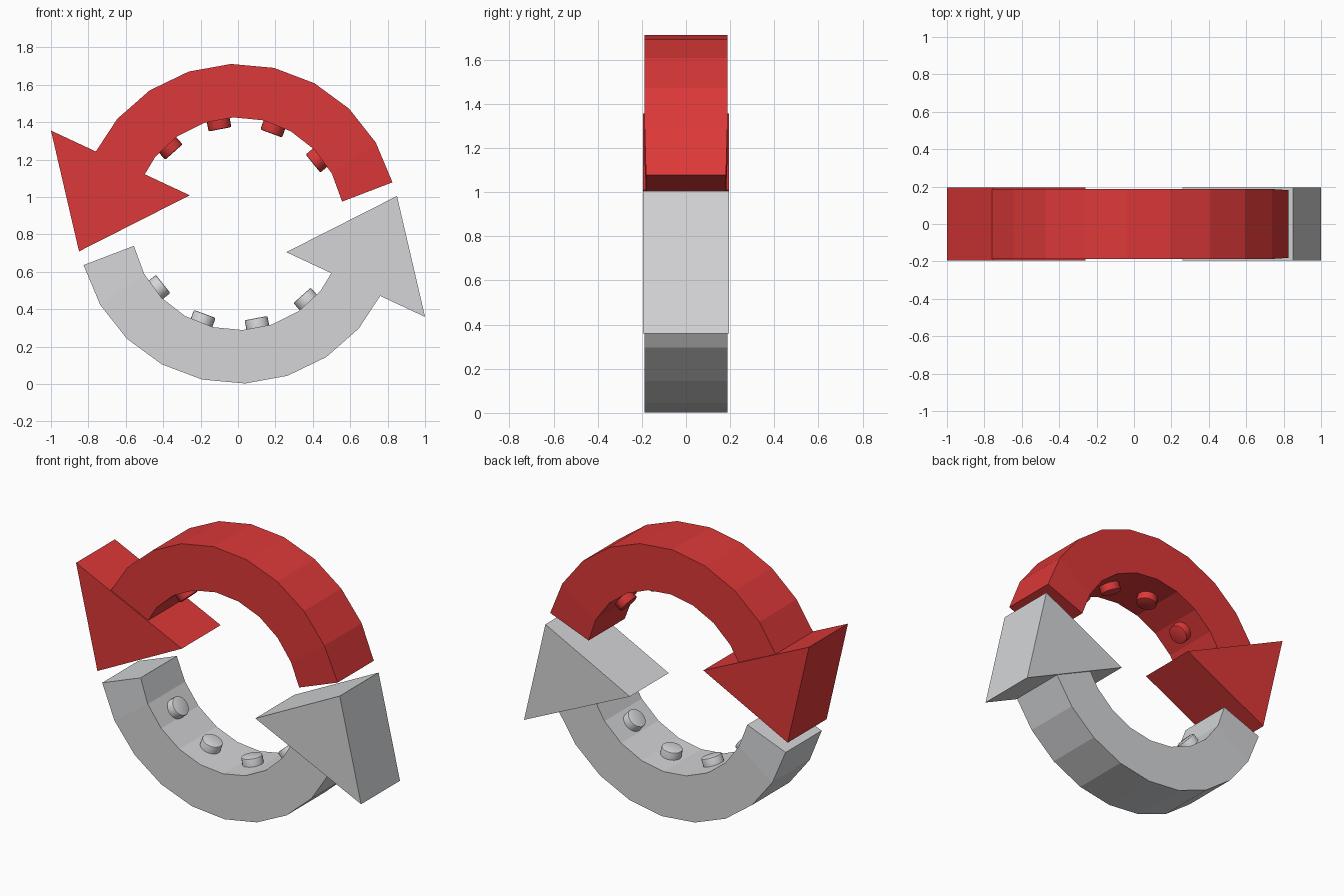
import bpy
import bmesh
from math import cos, sin, pi, radians
from mathutils import Matrix, Vector

cube = bpy.data.objects.get("Cube")
if cube:
    bpy.data.objects.remove(cube, do_unlink=True)

CENTRE = Vector((0, 0, 0.857))
OUTER, INNER = 0.855, 0.569
SEGMENTS = 9


def material(name, rgb):
    mat = bpy.data.materials.new(name)
    mat.use_nodes = True
    colour = (*rgb, 1)
    mat.diffuse_color = colour
    mat.node_tree.nodes["Principled BSDF"].inputs["Base Color"].default_value = colour
    return mat


def finish(name, bm, mat, turn):
    """Turn the part about the ring centre and make it an object."""
    bmesh.ops.recalc_face_normals(bm, faces=bm.faces)
    bm.transform(Matrix.Translation(CENTRE) @ Matrix.Rotation(turn, 4, "Y"))
    mesh = bpy.data.meshes.new(name)
    bm.to_mesh(mesh)
    bm.free()
    mesh.materials.append(mat)
    obj = bpy.data.objects.new(name, mesh)
    bpy.context.collection.objects.link(obj)
    return obj


def polar(radius, degrees, y=0):
    a = radians(degrees)
    return Vector((radius * cos(a), y, radius * sin(a)))


def arc(name, mat, turn):
    # faceted half ring with a rectangular section
    bm = bmesh.new()
    rings = []
    for i in range(SEGMENTS + 1):
        d = 0.181 if i == 0 else 0.187
        out, inn = 15 + 15.5 * i, 12 + 16.1 * i
        rings.append([bm.verts.new(p) for p in (
            polar(OUTER, out, -d), polar(OUTER, out, d),
            polar(INNER, inn, d), polar(INNER, inn, -d))])
    for a, b in zip(rings, rings[1:]):
        for k in range(4):
            n = (k + 1) % 4
            bm.faces.new((a[k], a[n], b[n], b[k]))
    bm.faces.new(rings[0])
    bm.faces.new(rings[-1])
    finish(name, bm, mat, turn)


def arrowhead(name, mat, turn):
    # triangular prism, split down its middle
    bm = bmesh.new()
    base_out, base_in, tip = (-1, 0.498), (-0.258, 0.152), (-0.85, -0.148)
    middle = [(p + q) / 2 for p, q in zip(base_out, base_in)]
    outline = (tip, base_out, middle, base_in)
    front, back = ([bm.verts.new((x, y, z)) for x, z in outline]
                   for y in (-0.195, 0.195))
    for side in (front, back):
        bm.faces.new(side[:3])
        bm.faces.new((side[0], side[2], side[3]))
    for k in range(4):
        n = (k + 1) % 4
        bm.faces.new((front[k], front[n], back[n], back[k]))
    finish(name, bm, mat, turn)


def stud(name, mat, degrees, turn):
    # short round peg pointing at the ring centre
    bm = bmesh.new()
    bmesh.ops.create_cone(bm, cap_ends=True, segments=20, radius1=0.062,
                          radius2=0.062, depth=0.07)
    rim = [e for e in bm.edges if all(v.co.z < 0 for v in e.verts)]
    bmesh.ops.bevel(bm, geom=rim, offset=0.007, segments=2, profile=0.5,
                    affect="EDGES")
    bm.transform(Matrix.Translation(polar(0.549, degrees))
                 @ Matrix.Rotation(pi / 2 - radians(degrees), 4, "Y"))
    obj = finish(name, bm, mat, turn)
    bpy.ops.object.select_all(action="DESELECT")
    obj.select_set(True)
    bpy.context.view_layer.objects.active = obj
    bpy.ops.object.shade_smooth_by_angle(angle=radians(35))


# two matching halves, the lower one turned half way round
red = material("red", (0.72, 0.04, 0.04))
silver = material("light grey", (0.66, 0.665, 0.68))
for prefix, mat, turn in (("upper", red, 0), ("lower", silver, pi)):
    arc(prefix + "_arc", mat, turn)
    arrowhead(prefix + "_arrowhead", mat, turn)
    for i in range(4):
        stud(f"{prefix}_stud_{i + 1}", mat, 38.8 + 31 * i, turn)
